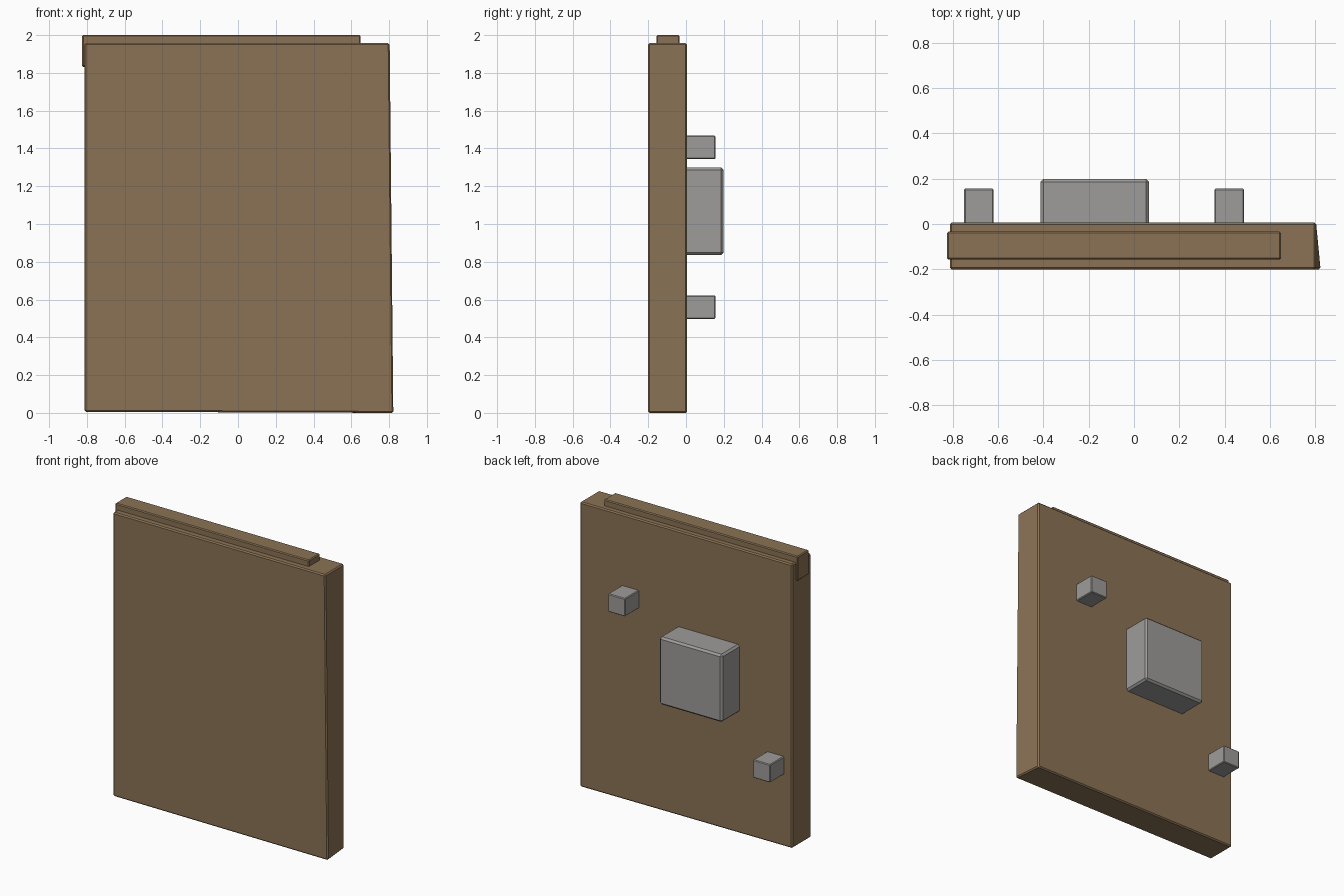
import bpy, bmesh
from mathutils import Vector

if "Cube" in bpy.data.objects:
    bpy.data.objects.remove(bpy.data.objects["Cube"])


def material(name, rgb):
    m = bpy.data.materials.new(name)
    m.diffuse_color = (*rgb, 1.0)
    m.use_nodes = True
    m.node_tree.nodes["Principled BSDF"].inputs["Base Color"].default_value = m.diffuse_color
    return m


wood = material("brown wood", (0.258, 0.171, 0.091))
stone = material("grey stone", (0.342, 0.332, 0.323))


def block(name, lo, hi, mat, bevel, skew=None):
    """Chamfered box from min and max corners; skew nudges its vertices."""
    lo, hi = Vector(lo), Vector(hi)
    bm = bmesh.new()
    bmesh.ops.create_cube(bm, size=1)
    for v in bm.verts:
        sign = v.co * 2
        v.co = Vector([hi[i] if sign[i] > 0 else lo[i] for i in range(3)])
        if skew:
            v.co += Vector(skew(*sign))
    bmesh.ops.bevel(bm, geom=bm.edges[:], offset=bevel, segments=1,
                    affect='EDGES', profile=0.5)
    bmesh.ops.recalc_face_normals(bm, faces=bm.faces[:])
    me = bpy.data.meshes.new(name)
    bm.to_mesh(me)
    bm.free()
    me.materials.append(mat)
    ob = bpy.data.objects.new(name, me)
    bpy.context.collection.objects.link(ob)
    return ob


# Slightly uneven slab: the lower front right corner flares out
def flare(sx, sy, sz):
    out = 0.02 if sx > 0 and sy < 0 and sz < 0 else 0.0
    drop = -0.006 if sx > 0 and sz < 0 else 0.0
    return (out, 0, drop)


block("panel", (-0.812, -0.2, 0.006), (0.803, 0.006, 1.957), wood, 0.008, flare)

# Beam let into the top edge, proud of the top and the left end
block("top_beam", (-0.825, -0.157, 1.832), (0.648, -0.034, 2.0), wood, 0.006)

# Grey blocks on the back
block("large_block", (-0.412, -0.05, 0.835), (0.066, 0.199, 1.3), stone, 0.013)
for name, x, z in (("upper_block", 0.42, 1.406), ("lower_block", -0.684, 0.56)):
    block(name, (x - 0.065, -0.05, z - 0.062), (x + 0.065, 0.156, z + 0.062),
          stone, 0.005)
